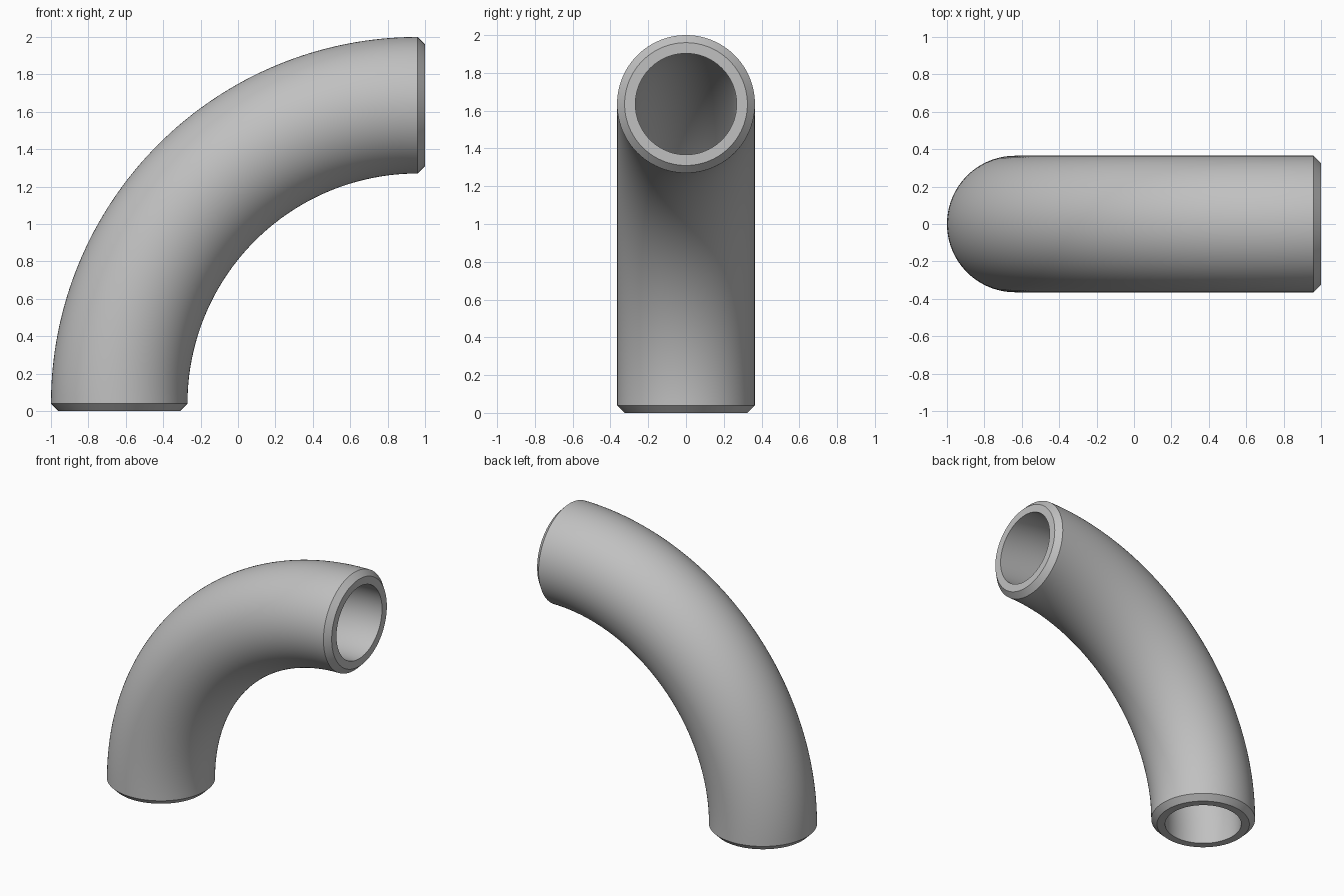
import bpy, bmesh, math
from mathutils import Vector

cube = bpy.data.objects.get("Cube")
if cube:
    bpy.data.objects.remove(cube, do_unlink=True)

SIDES, STEPS = 96, 64
OUTER, BORE, CHAMFER = 0.365, 0.268, 0.04
CENTRE = Vector((1 - CHAMFER, 0, CHAMFER))
BEND = 1.635 - CHAMFER


def ring(bm, angle, radius, shift=0.0):
    """Circle of vertices across the bend, pushed along the pipe by shift."""
    out = Vector((-math.cos(angle), 0, math.sin(angle)))
    along = Vector((math.sin(angle), 0, math.cos(angle)))
    middle = CENTRE + out * BEND + along * shift
    verts = []
    for i in range(SIDES):
        t = math.tau * i / SIDES
        offset = out * math.cos(t) + Vector((0, 1, 0)) * math.sin(t)
        verts.append(bm.verts.new(middle + offset * radius))
    return verts


# Pipe wall: up the outside, over the chamfered end, back down the bore
bm = bmesh.new()
quarter = math.pi / 2
angles = [quarter * i / STEPS for i in range(STEPS + 1)]
rings = [ring(bm, a, OUTER) for a in angles]
rings.append(ring(bm, quarter, OUTER - CHAMFER, CHAMFER))
rings.append(ring(bm, quarter, BORE, CHAMFER))
rings += [ring(bm, a, BORE) for a in reversed(angles)]
rings.append(ring(bm, 0, BORE, -CHAMFER))
rings.append(ring(bm, 0, OUTER - CHAMFER, -CHAMFER))
for a, b in zip(rings, rings[1:] + rings[:1]):
    for i in range(SIDES):
        j = (i + 1) % SIDES
        bm.faces.new((a[i], a[j], b[j], b[i]))
bmesh.ops.recalc_face_normals(bm, faces=bm.faces)

mesh = bpy.data.meshes.new("pipe_elbow")
bm.to_mesh(mesh)
bm.free()
pipe = bpy.data.objects.new("pipe_elbow", mesh)
bpy.context.collection.objects.link(pipe)

# Plain grey metal
grey = bpy.data.materials.new("grey_metal")
grey.use_nodes = True
colour = (0.53, 0.53, 0.53, 1)
grey.diffuse_color = colour
grey.node_tree.nodes["Principled BSDF"].inputs["Base Color"].default_value = colour
mesh.materials.append(grey)

# Smooth walls, crisp chamfers and rims
bpy.ops.object.select_all(action="DESELECT")
pipe.select_set(True)
bpy.context.view_layer.objects.active = pipe
bpy.ops.object.shade_smooth_by_angle(angle=math.radians(30))
